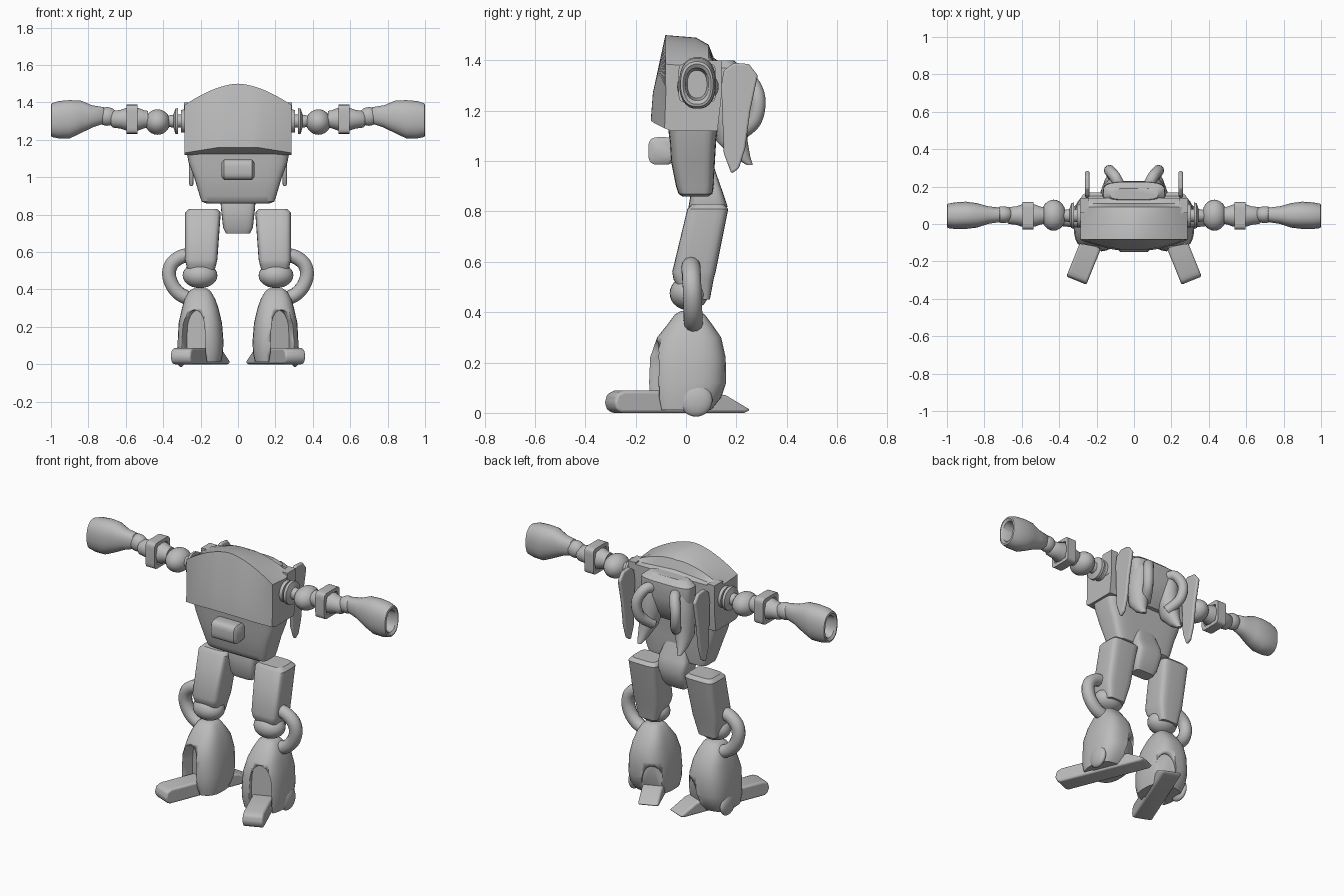
import bpy, bmesh, math
from mathutils import Matrix, Vector

grey = bpy.data.materials.new("grey")
grey.diffuse_color = (0.5, 0.5, 0.5, 1)


def finish(name, bm, mirror=False, bevel=0, angle=40, matrix=None):
    """Turn a bmesh into a named, shaded object, optionally mirrored to -x."""
    if matrix:
        bm.transform(matrix)
    bmesh.ops.recalc_face_normals(bm, faces=bm.faces)
    me = bpy.data.meshes.new(name)
    bm.to_mesh(me)
    bm.free()
    me.materials.append(grey)
    ob = bpy.data.objects.new(name, me)
    bpy.context.collection.objects.link(ob)
    bpy.ops.object.select_all(action='DESELECT')
    ob.select_set(True)
    bpy.context.view_layer.objects.active = ob
    bpy.ops.object.shade_smooth_by_angle(angle=math.radians(angle))
    if bevel:
        m = ob.modifiers.new("bevel", 'BEVEL')
        m.width, m.segments, m.limit_method = bevel, 3, 'ANGLE'
    if mirror:
        ob.modifiers.new("mirror", 'MIRROR').use_axis = (True, False, False)
    return ob


def skin(bm, rings, closed=False):
    vs = [[bm.verts.new(p) for p in r] for r in rings]
    n = len(vs[0])
    pairs = list(zip(vs, vs[1:])) + ([(vs[-1], vs[0])] if closed else [])
    for a, b in pairs:
        for i in range(n):
            j = (i + 1) % n
            bm.faces.new((a[i], a[j], b[j], b[i]))
    if not closed:
        bm.faces.new(vs[0])
        bm.faces.new(vs[-1])


def loft(name, sections, axis='z', p=2.0, n=24, closed=False, **kw):
    """Sections are (t, a0, a1, b0, b1): bounds of a superellipse at t along the axis."""
    rings = []
    for t, a0, a1, b0, b1 in sections:
        ring = []
        for k in range(n):
            w = 2 * math.pi * (k + 0.5) / n
            c, s = math.cos(w), math.sin(w)
            a = (a0 + a1) / 2 + (a1 - a0) / 2 * math.copysign(abs(c) ** (2 / p), c)
            b = (b0 + b1) / 2 + (b1 - b0) / 2 * math.copysign(abs(s) ** (2 / p), s)
            ring.append((a, b, t) if axis == 'z' else (t, a, b))
        rings.append(ring)
    bm = bmesh.new()
    skin(bm, rings, closed)
    return finish(name, bm, **kw)


def round_x(name, profile, cy, cz, **kw):
    """Turned part along x from (x, radius) pairs."""
    return loft(name, [(x, cy - r, cy + r, cz - r, cz + r) for x, r in profile],
                axis='x', mirror=True, **kw)


def ball(name, c, r):
    bm = bmesh.new()
    bmesh.ops.create_uvsphere(bm, u_segments=24, v_segments=14, radius=1)
    return finish(name, bm, mirror=True,
                  matrix=Matrix.Translation(c) @ Matrix.Diagonal((*r, 1)))


def plate(name, outline, x0, x1, **kw):
    """Extrude a (y, z) outline from x0 to x1."""
    bm = bmesh.new()
    skin(bm, [[(x, y, z) for y, z in outline] for x in (x0, x1)])
    return finish(name, bm, **kw)


def tube(name, pts, r, n=12, steps=5):
    """Bent hose through points, smoothed as a Catmull-Rom path."""
    P = [Vector(q) for q in pts]
    P = [2 * P[0] - P[1]] + P + [2 * P[-1] - P[-2]]
    path = []
    for i in range(1, len(P) - 2):
        a, b, c, d = P[i - 1:i + 3]
        for k in range(steps):
            t = k / steps
            path.append(0.5 * (2 * b + (c - a) * t + (2 * a - 5 * b + 4 * c - d) * t * t
                               + (3 * b - a - 3 * c + d) * t ** 3))
    path.append(P[-2])
    rings = []
    for i, q in enumerate(path):
        d = (path[min(i + 1, len(path) - 1)] - path[max(i - 1, 0)]).normalized()
        u = d.cross(Vector((0.25, 1, 0) if abs(d.y) < 0.6 and name == "knee_hose"
                           else (1, 0, 0))).normalized()
        v = d.cross(u)
        rings.append([q + r * (math.cos(w) * u + math.sin(w) * v)
                      for w in (2 * math.pi * k / n for k in range(n))])
    bm = bmesh.new()
    skin(bm, rings)
    return finish(name, bm, mirror=True)


# Chest shell: yz sections swept along x under an arched top
rings = []
for k in range(-12, 13):
    u = abs(k) / 12
    x = 0.287 * k / 12
    top = 1.50 - 0.115 * u ** 1.7
    yf = -0.14 + 0.055 * max(0, (u - 0.3) / 0.7) ** 1.3
    low = 1.16 - 0.03 * max(0, (u - 0.35) / 0.65)
    rings.append([(x, yf, low), (x, yf * 0.94, 1.27), (x, -0.082, top),
                  (x, 0.04, top - 0.01), (x, 0.09, top - 0.04 * (1 - u)),
                  (x, 0.11, 1.41 - 0.02 * u), (x, 0.14, 1.39),
                  (x, 0.14, 1.25), (x, 0.125, 1.12), (x, -0.06, 1.12)])
bm = bmesh.new()
skin(bm, rings)
finish("chest_shell", bm, angle=30)

# Abdomen and pelvis
loft("abdomen", [(1.16, -0.28, 0.28, -0.075, 0.13), (1.08, -0.265, 0.265, -0.065, 0.12),
                 (1.0, -0.235, 0.235, -0.06, 0.115), (0.9, -0.205, 0.205, -0.04, 0.11),
                 (0.87, -0.195, 0.195, -0.03, 0.105), (0.86, -0.17, 0.17, -0.015, 0.09)],
     p=6, n=32)
loft("pelvis", [(0.98, -0.06, 0.06, 0.04, 0.11), (0.88, -0.095, 0.095, 0.02, 0.145),
                (0.82, -0.09, 0.09, 0.01, 0.165), (0.73, -0.08, 0.08, 0.02, 0.13),
                (0.70, -0.065, 0.065, 0.035, 0.11)], p=5)
loft("belly_nozzle", [(-0.087, -0.135, -0.05, 1.0, 1.08), (-0.075, -0.15, -0.045, 0.985, 1.095),
                      (0.075, -0.15, -0.045, 0.985, 1.095), (0.087, -0.135, -0.05, 1.0, 1.08)],
     axis='x', p=3.5)

# Backpack: crown, two hanging lobes, two bent pipes, side fins
loft("pack_crown", [(1.40, -0.13, 0.13, 0.13, 0.19), (1.37, -0.165, 0.165, 0.11, 0.225),
                    (1.28, -0.165, 0.165, 0.11, 0.23), (1.18, -0.13, 0.13, 0.11, 0.2),
                    (1.12, -0.1, 0.1, 0.11, 0.15)], p=3.5)
loft("pack_lobe", [(1.36, 0.06, 0.13, 0.13, 0.22), (1.28, 0.04, 0.165, 0.11, 0.245),
                   (1.18, 0.04, 0.175, 0.11, 0.24), (1.08, 0.07, 0.17, 0.12, 0.245),
                   (1.02, 0.1, 0.16, 0.18, 0.255), (0.985, 0.12, 0.145, 0.24, 0.265)],
     mirror=True)
tube("pack_pipe", [(0.07, 0.19, 1.32), (0.10, 0.25, 1.32), (0.13, 0.285, 1.25),
                   (0.12, 0.27, 1.16), (0.08, 0.2, 1.10)], 0.03)
plate("back_fin", [(0.14, 1.3), (0.15, 1.36), (0.19, 1.39), (0.25, 1.385), (0.285, 1.34),
                   (0.255, 1.2), (0.235, 1.05), (0.21, 0.97), (0.18, 0.95), (0.15, 1.03)],
      0.239, 0.261, mirror=True, bevel=0.008)
plate("shoulder_block", [(0.06, 1.25), (0.06, 1.40), (0.14, 1.40), (0.14, 1.25)],
      0.24, 0.288, mirror=True)

# Arms, from the shoulder outward
AY, AZ = 0.045, 1.31
round_x("shoulder_socket", [(0.27, 0.065), (0.305, 0.06), (0.305, 0.035), (0.32, 0.035),
                            (0.32, 0.07), (0.335, 0.068), (0.345, 0.035), (0.375, 0.03)],
        AY, 1.30)
ball("shoulder_ball", (0.43, 0.047, 1.295), (0.067, 0.083, 0.068))
round_x("upper_arm", [(0.48, 0.045), (0.50, 0.048), (0.53, 0.06), (0.60, 0.06),
                      (0.63, 0.05), (0.67, 0.045), (0.68, 0.035)], AY, AZ)
loft("elbow_frame", [(0.537, -0.03, 0.118, 1.232, 1.388), (0.597, -0.03, 0.118, 1.232, 1.388),
                     (0.597, -0.008, 0.096, 1.254, 1.366), (0.537, -0.008, 0.096, 1.254, 1.366)],
     axis='x', p=7, closed=True, mirror=True)
ball("wrist_ball", (0.70, 0.05, 1.325), (0.055, 0.045, 0.05))
loft("forearm_cannon", [(0.70, 0.03, 0.07, 1.31, 1.35), (0.72, 0.01, 0.088, 1.285, 1.375),
                        (0.78, 0.0, 0.095, 1.265, 1.385), (0.84, -0.02, 0.112, 1.235, 1.41),
                        (0.90, -0.027, 0.12, 1.207, 1.413), (0.96, -0.027, 0.116, 1.207, 1.408),
                        (0.997, -0.022, 0.108, 1.215, 1.395), (1.0, -0.012, 0.1, 1.225, 1.385),
                        (0.99, -0.002, 0.09, 1.24, 1.37), (0.92, 0.005, 0.083, 1.25, 1.36)],
     axis='x', p=2.3, mirror=True)

# Legs
loft("thigh", [(0.83, 0.11, 0.265, 0.025, 0.15), (0.81, 0.092, 0.285, 0.005, 0.168),
               (0.56, 0.11, 0.284, -0.055, 0.118), (0.53, 0.117, 0.277, -0.05, 0.11),
               (0.45, 0.14, 0.26, 0.0, 0.095)], p=5, mirror=True)
ball("knee_ball", (0.203, 0.012, 0.475), (0.093, 0.077, 0.068))
tube("knee_hose", [(0.26, 0.02, 0.585), (0.31, 0.02, 0.572), (0.355, 0.022, 0.535),
                   (0.369, 0.025, 0.48), (0.35, 0.027, 0.42), (0.31, 0.028, 0.375),
                   (0.26, 0.03, 0.35)], 0.038)
shin = loft("shin_shell", [(0.405, 0.165, 0.24, -0.02, 0.05), (0.39, 0.145, 0.262, -0.045, 0.075),
                           (0.35, 0.122, 0.285, -0.075, 0.105), (0.30, 0.104, 0.3, -0.115, 0.14),
                           (0.22, 0.085, 0.318, -0.143, 0.158), (0.12, 0.077, 0.323, -0.147, 0.16),
                           (0.06, 0.08, 0.322, -0.143, 0.14), (0.012, 0.09, 0.315, -0.13, 0.1)],
            p=2.8, n=32)

# Arched openings cut into the shin along the splayed foot direction
FOOT = Matrix.Translation((0.178, 0.02, 0)) @ Matrix.Rotation(math.radians(22), 4, 'Z')
for name, y0, y1, w, h in (("front_arch_cutter", -0.3, -0.095, 0.062, 0.29),
                           ("heel_arch_cutter", 0.105, 0.3, 0.06, 0.2)):
    arch = [(w * math.cos(a), (h - 0.11) + 0.11 * math.sin(a))
            for a in (math.pi * k / 12 for k in range(13))]
    arch = [(w * 1.1, -0.05)] + arch + [(-w * 1.1, -0.05)]
    bm = bmesh.new()
    skin(bm, [[(x, y, z) for x, z in arch] for y in (y0, y1)])
    cutter = finish(name, bm, matrix=FOOT)
    cutter.hide_render = True
    cutter.display_type = 'WIRE'
    cut = shin.modifiers.new(name, 'BOOLEAN')
    cut.object, cut.operation = cutter, 'DIFFERENCE'
shin.modifiers.new("mirror", 'MIRROR')
ball("ankle_cap", (0.305, 0.04, 0.05), (0.025, 0.065, 0.065))

# Splayed foot: long toe beam and wedge heel
plate("foot", [(-0.35, 0.04), (-0.34, 0.075), (-0.31, 0.088), (0.0, 0.088), (0.13, 0.07),
               (0.235, 0.012), (0.21, 0.0), (-0.32, 0.0), (-0.34, 0.012)],
      -0.058, 0.058, mirror=True, bevel=0.018, matrix=FOOT)
